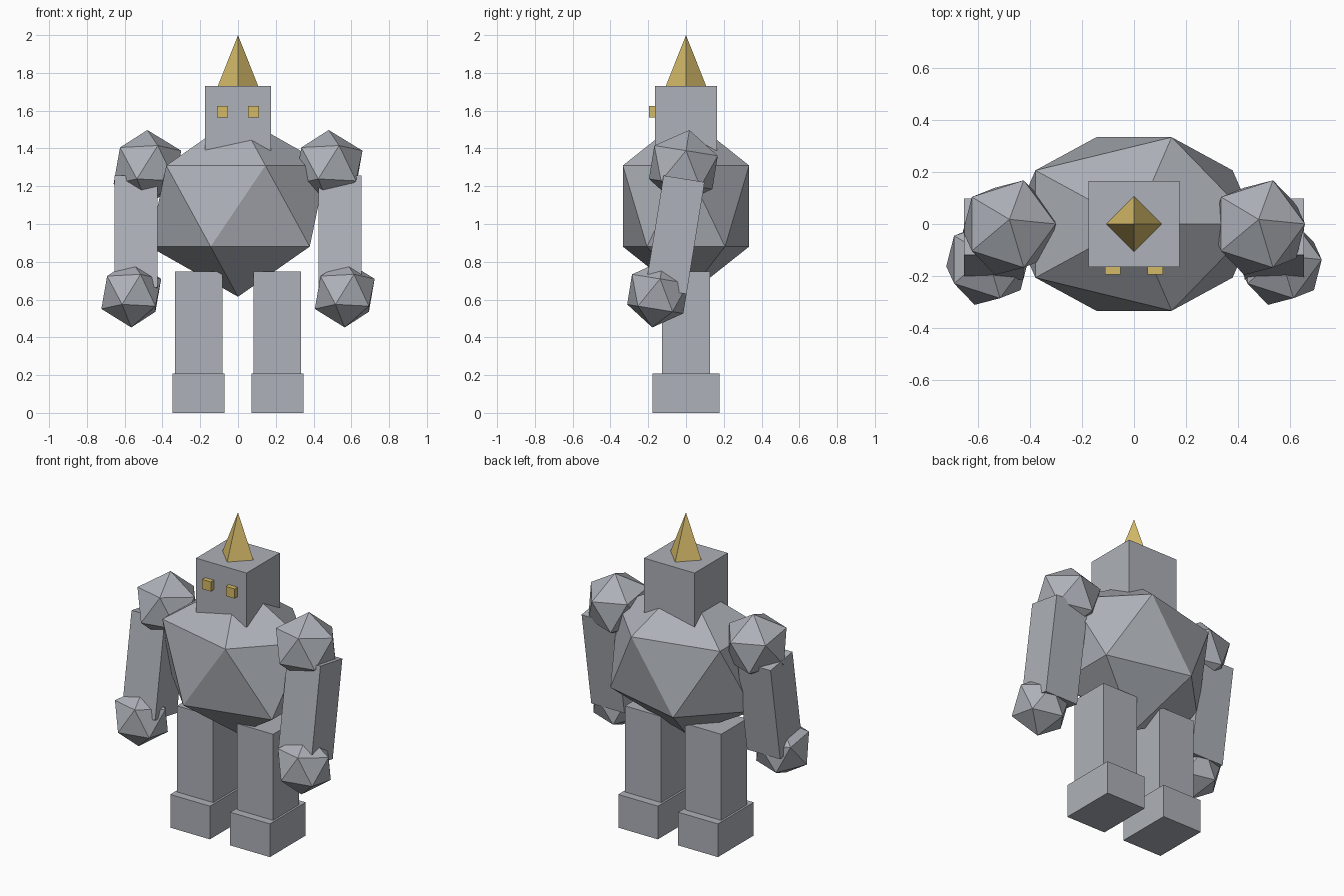
import bpy
import bmesh
from mathutils import Matrix, Vector, Euler

old = bpy.data.objects.get("Cube")
if old:
    bpy.data.objects.remove(old, do_unlink=True)


def material(name, color):
    m = bpy.data.materials.new(name)
    m.use_nodes = True
    m.diffuse_color = color
    m.node_tree.nodes["Principled BSDF"].inputs["Base Color"].default_value = color
    return m


STONE = material("stone grey", (0.42, 0.44, 0.48, 1))
GOLD = material("gold", (0.66, 0.49, 0.14, 1))
ARM_TILT = -0.16


def part(name, kind, loc, size, mat=STONE, tilt=0.0):
    """Flat-shaded primitive; size is full size for boxes, radii otherwise."""
    bm = bmesh.new()
    if kind == "box":
        bmesh.ops.create_cube(bm, size=1)
    elif kind == "rock":
        bmesh.ops.create_icosphere(bm, subdivisions=1, radius=1)
    else:
        bmesh.ops.create_cone(bm, cap_ends=True, segments=4,
                              radius1=1, radius2=0, depth=1)
    bm.transform(Matrix.Diagonal(Vector(size)).to_4x4())
    mesh = bpy.data.meshes.new(name)
    bm.to_mesh(mesh)
    bm.free()
    mesh.materials.append(mat)
    obj = bpy.data.objects.new(name, mesh)
    obj.location = loc
    obj.rotation_euler = Euler((tilt, 0, 0))
    bpy.context.collection.objects.link(obj)
    return obj


# Torso and head
part("torso", "rock", (0, 0, 1.095), (0.525, 0.393, 0.48))
part("head", "box", (0, 0, 1.56), (0.35, 0.33, 0.34))
part("horn", "spike", (0, 0, 1.865), (0.107, 0.107, 0.27), GOLD)

# Paired parts
for side, s in (("left", 1), ("right", -1)):
    part(side + "_eye", "box", (s * 0.082, -0.175, 1.595), (0.06, 0.04, 0.06), GOLD)
    part(side + "_shoulder", "rock", (s * 0.48, -0.014, 1.30), (0.2, 0.2, 0.2), tilt=ARM_TILT)
    part(side + "_arm", "box", (s * 0.54, -0.058, 0.943), (0.23, 0.22, 0.6), tilt=ARM_TILT)
    part(side + "_hand", "rock", (s * 0.565, -0.15, 0.63), (0.177, 0.177, 0.18), tilt=ARM_TILT)
    part(side + "_leg", "box", (s * 0.208, 0, 0.47), (0.25, 0.255, 0.555))
    part(side + "_foot", "box", (s * 0.208, 0, 0.104), (0.275, 0.355, 0.208))
